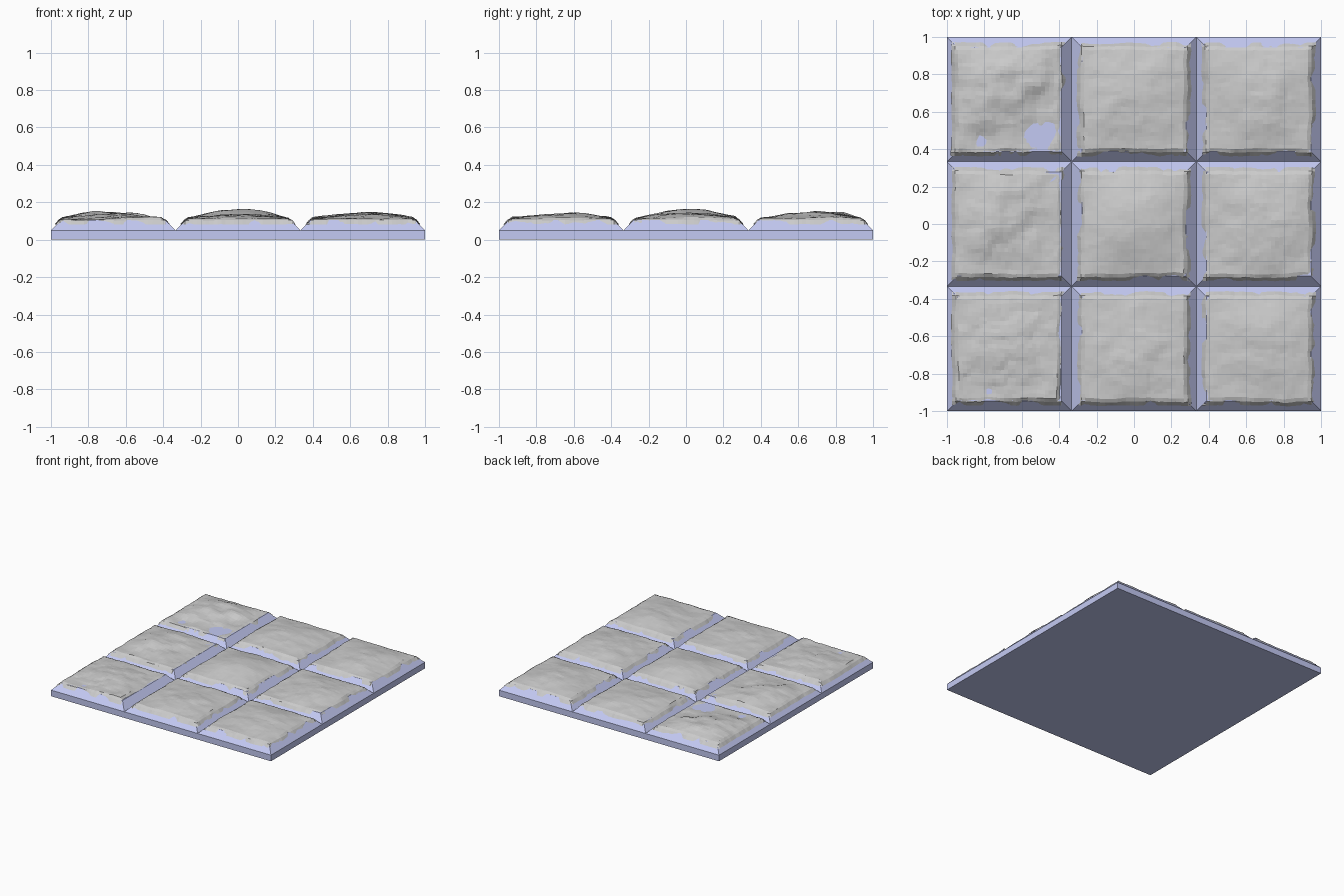
import bpy, bmesh, math
from mathutils import Vector, noise

if "Cube" in bpy.data.objects:
    bpy.data.objects.remove(bpy.data.objects["Cube"])

CELL = 2 / 3
HALF = CELL / 2


def finish(bm, name, mat=None):
    bmesh.ops.recalc_face_normals(bm, faces=bm.faces)
    me = bpy.data.meshes.new(name)
    bm.to_mesh(me)
    bm.free()
    ob = bpy.data.objects.new(name, me)
    bpy.context.collection.objects.link(ob)
    if mat:
        me.materials.append(mat)
    return ob


def frustum(bm, cx, cy, h0, z0, h1, z1):
    rings = [[bm.verts.new((cx + sx * h, cy + sy * h, z))
              for sx, sy in ((-1, -1), (1, -1), (1, 1), (-1, 1))]
             for h, z in ((h0, z0), (h1, z1))]
    bm.faces.new(rings[0][::-1])
    bm.faces.new(rings[1])
    for i in range(4):
        j = (i + 1) % 4
        bm.faces.new((rings[0][i], rings[0][j], rings[1][j], rings[1][i]))


blue = bpy.data.materials.new("grout_blue")
blue.diffuse_color = (0.55, 0.59, 0.9, 1)
blue.use_nodes = True
blue.node_tree.nodes["Principled BSDF"].inputs["Base Color"].default_value = blue.diffuse_color

# Flat slab under all the tiles
bm = bmesh.new()
frustum(bm, 0, 0, 1, 0, 1, 0.05)
finish(bm, "base_slab", blue)

# Bevelled blocks, one per cell, meeting in V grooves
bm = bmesh.new()
for i in range(3):
    for j in range(3):
        frustum(bm, (i - 1) * CELL, (j - 1) * CELL, HALF, 0.05, HALF - 0.055, 0.106)
finish(bm, "bevelled_blocks", blue)

# Rough stone tops: grid of samples with two sloping rim rings
INNER = 24
line = [-0.302, -0.283] + [-0.264 + 0.528 * k / INNER for k in range(INNER + 1)] + [0.283, 0.302]
LAST = len(line) - 1


def stone(name, cx, cy, dome, px, py, rough, step, angle):
    bm = bmesh.new()
    ca, sa = math.cos(angle), math.sin(angle)
    grid = []
    for a, x in enumerate(line):
        row = []
        for b, y in enumerate(line):
            ring = min(a, b, LAST - a, LAST - b)
            p = Vector((cx + x, cy + y, 3.7))
            wob = noise.noise_vector(p * 9) * 0.008 + noise.noise_vector(p * 25) * 0.004
            if ring == 0:
                z = 0.082 + wob.z * 0.4
            elif ring == 1:
                z = 0.105 + wob.z * 0.5
            else:
                u, v = x / 0.29, y / 0.29
                fade = (1 - abs(u) ** 3) * (1 - abs(v) ** 3)
                # dome, chipped layers and one broken ledge
                z = 0.113 + dome * fade * math.exp(-1.1 * ((u - px) ** 2 + (v - py) ** 2))
                n = noise.fractal(p * 5, 1.0, 2.0, 4)
                lay = math.floor(n * 5) / 5
                z += rough * (0.6 * n + 0.4 * lay) * (0.5 + 0.5 * fade)
                side = (u * ca + v * sa) + 0.5 * noise.noise(p * 6)
                z += step * (1 / (1 + math.exp(-14 * side)) - 0.5) * fade
            row.append(bm.verts.new((cx + x + wob.x, cy + y + wob.y, z)))
        grid.append(row)
    for a in range(LAST):
        for b in range(LAST):
            bm.faces.new((grid[a][b], grid[a + 1][b], grid[a + 1][b + 1], grid[a][b + 1]))
    finish(bm, name)


# dome height, peak offset x/y, roughness, ledge height, ledge direction
tiles = {
    (0, 0): (0.022, -0.2, 0.3, 0.016, 0.006, 1.0),
    (1, 0): (0.026, 0.0, 0.0, 0.010, 0.004, 1.6),
    (2, 0): (0.026, 0.1, 0.1, 0.009, 0.004, 1.6),
    (0, 1): (0.026, -0.1, 0.1, 0.014, 0.016, 2.5),
    (1, 1): (0.054, 0.05, 0.05, 0.008, 0.0, 0.0),
    (2, 1): (0.032, 0.1, 0.0, 0.011, 0.008, 0.2),
    (0, 2): (0.028, -0.2, 0.2, 0.016, 0.020, 2.3),
    (1, 2): (0.034, 0.0, 0.0, 0.010, 0.004, 2.0),
    (2, 2): (0.034, 0.0, 0.1, 0.010, 0.006, 2.0),
}
for (i, j), args in tiles.items():
    # edge tiles in the left column sit slightly nearer the border
    stone(f"stone_tile_{i}_{j}", (i - 1) * CELL - (0.006 if i == 0 else 0),
          (j - 1) * CELL, *args)
